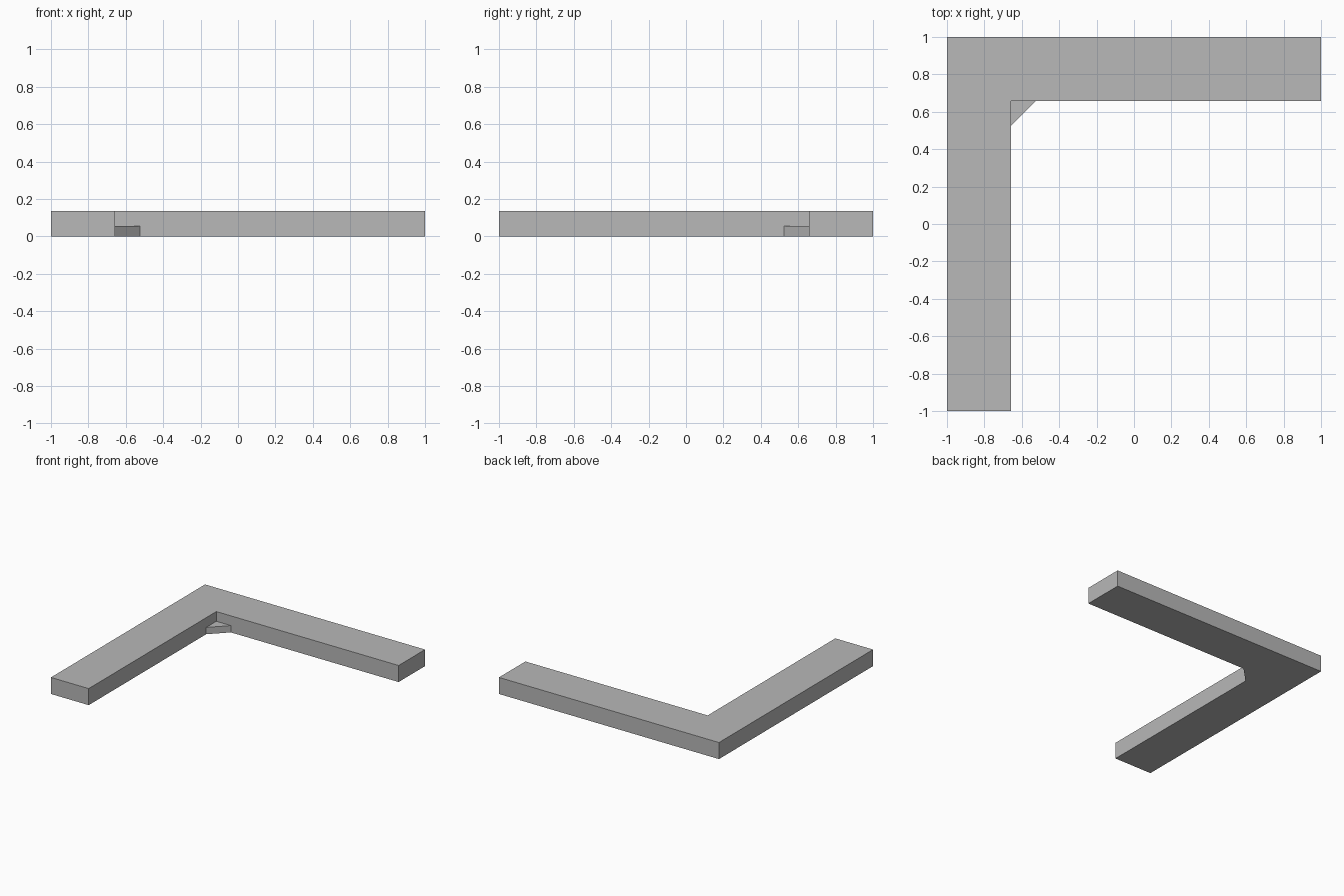
import bpy
import bmesh

cube = bpy.data.objects.get("Cube")
if cube:
    bpy.data.objects.remove(cube, do_unlink=True)

# Single plain grey finish
grey = bpy.data.materials.new("plain_grey")
grey.use_nodes = True
colour = (0.48, 0.48, 0.48, 1)
grey.diffuse_color = colour
grey.node_tree.nodes["Principled BSDF"].inputs["Base Color"].default_value = colour


def extruded_part(name, outline, height):
    """Flat-shaded prism standing on the ground, from a counter-clockwise outline."""
    bm = bmesh.new()
    base = bm.faces.new([bm.verts.new((x, y, 0)) for x, y in outline])
    result = bmesh.ops.extrude_face_region(bm, geom=[base], use_keep_orig=True)
    top = [v for v in result["geom"] if isinstance(v, bmesh.types.BMVert)]
    bmesh.ops.translate(bm, verts=top, vec=(0, 0, height))
    bmesh.ops.recalc_face_normals(bm, faces=bm.faces)
    mesh = bpy.data.meshes.new(name)
    bm.to_mesh(mesh)
    bm.free()
    mesh.materials.append(grey)
    obj = bpy.data.objects.new(name, mesh)
    bpy.context.collection.objects.link(obj)
    return obj


INNER = 0.657    # distance of the inner edges from the centre
GUSSET = 0.132   # leg length of the corner brace

# Two equal arms meeting at the back right corner
extruded_part("corner_frame", [
    (-1, -1), (-INNER, -1), (-INNER, INNER),
    (1, INNER), (1, 1), (-1, 1)], 0.136)

# Low triangular brace in the inside corner
extruded_part("corner_gusset", [
    (-INNER, INNER), (-INNER, INNER - GUSSET),
    (-INNER + GUSSET, INNER)], 0.056)
